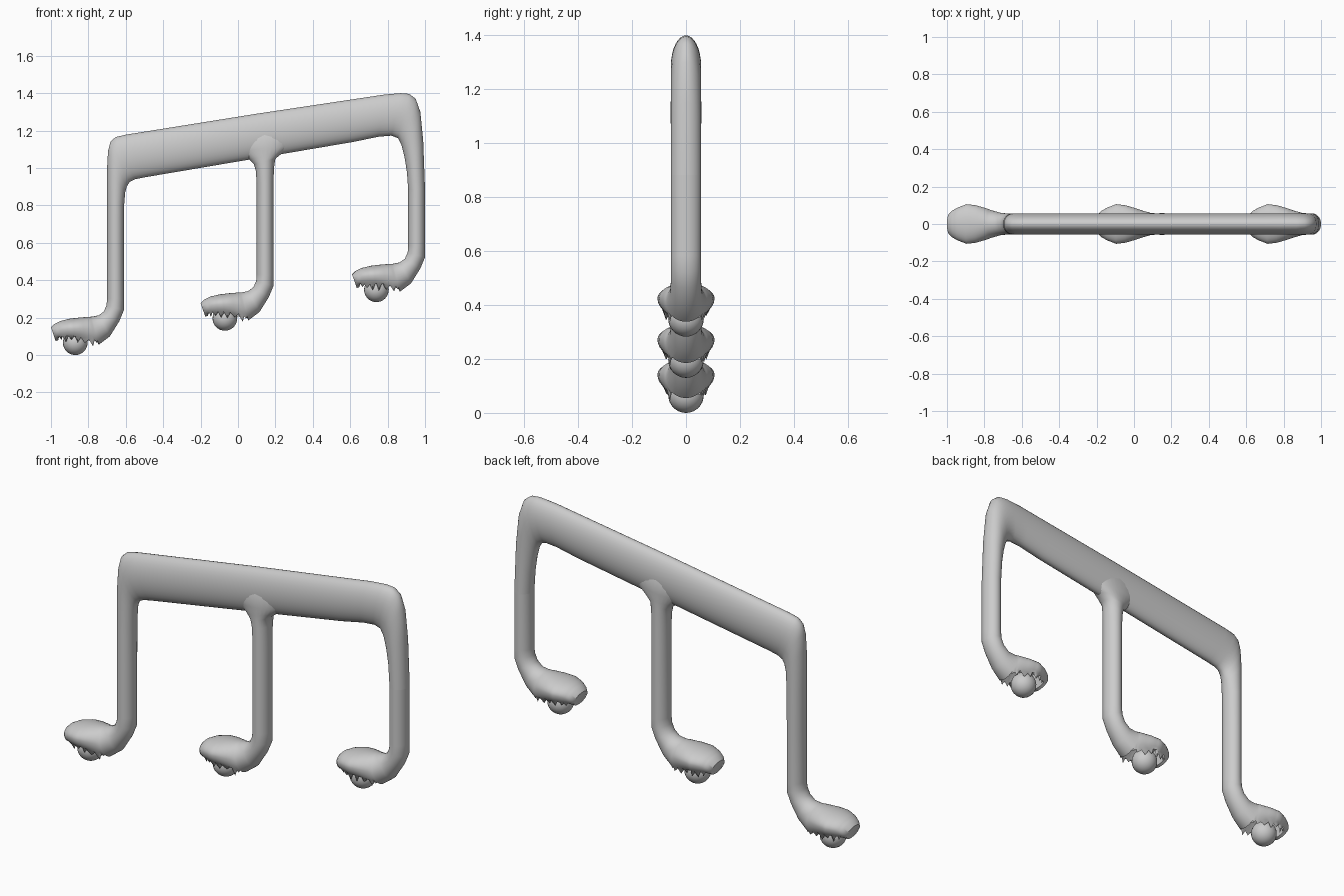
import bpy, bmesh, math, random
from mathutils import Vector

if "Cube" in bpy.data.objects:
    bpy.data.objects.remove(bpy.data.objects["Cube"])

random.seed(4)
N, RIM = 32, 12        # points per section, index of the hood rim
FEET = [("left", 0.0, 0.0), ("middle", 0.80, 0.13), ("right", 1.61, 0.283)]


def finish(bm, name, angle):
    bmesh.ops.recalc_face_normals(bm, faces=bm.faces)
    me = bpy.data.meshes.new(name)
    bm.to_mesh(me)
    bm.free()
    ob = bpy.data.objects.new(name, me)
    bpy.context.collection.objects.link(ob)
    bpy.ops.object.select_all(action='DESELECT')
    ob.select_set(True)
    bpy.context.view_layer.objects.active = ob
    bpy.ops.object.shade_smooth_by_angle(angle=math.radians(angle))
    return ob


def section(ax, az, bx, bz, w, k, jag):
    """Ellipse from point a to point b, half width w; k opens a hollow on side b."""
    a, b = Vector((ax, 0, az)), Vector((bx, 0, bz))
    c, d = (a + b) / 2, (a - b) / 2
    pts = []
    for i in range(N):
        t = 2 * math.pi * i / N
        u, v = math.cos(t), math.sin(t)
        j = min(i, N - i)
        hollow = u
        if u < 0:
            hollow = u / 0.7071
        if j > RIM:
            hollow = -1 + 1.6 * math.sqrt(max(0, 1 - (v / 0.7071) ** 2))
        u += (hollow - u) * k
        p = c + d * u + Vector((0, v * w, 0))
        if j == RIM:
            p.z += k * jag[i > N / 2]
        pts.append(p)
    return pts


def loft(name, rows, angle=60, hood_steps=3):
    bm = bmesh.new()
    rings, count = [], 0
    for r0, r1 in zip(rows, rows[1:] + [rows[-1]]):
        steps = hood_steps if r0[5] + r1[5] > 0 else 1
        for s in range(steps):
            f = s / steps
            row = [p + (q - p) * f for p, q in zip(r0, r1)]
            count += 1
            base = -0.018 if count % 2 else 0.012
            jag = [base + random.uniform(-0.01, 0.01) for _ in range(2)]
            rings.append([bm.verts.new(p) for p in section(*row, jag)])
    for r, q in zip(rings, rings[1:]):
        for i in range(N):
            n = (i + 1) % N
            bm.faces.new((r[i], r[n], q[n], q[i]))
    bm.faces.new(rings[0])
    bm.faces.new(rings[-1])
    return finish(bm, name, angle)


# Frame: two outer stems and the sloping beam (outer point, inner point)
W = 0.056
frame = [(-.70, .60, -.61, .60), (-.70, .80, -.609, .80), (-.70, 1.0, -.603, .87),
         (-.695, 1.09, -.595, .90), (-.682, 1.14, -.58, .925), (-.655, 1.165, -.55, .94),
         (-.60, 1.178, -.50, .95), (.10, 1.29, .12, 1.055), (.60, 1.365, .62, 1.14),
         (.78, 1.392, .75, 1.167), (.87, 1.40, .82, 1.173), (.915, 1.396, .855, 1.16),
         (.95, 1.37, .875, 1.12), (.975, 1.30, .89, 1.06), (.99, 1.15, .903, .98),
         (1.0, .883, .91, .883)]
loft("beam_and_outer_stems", [(*r, W, 0) for r in frame])

# Middle stem, flaring into the beam
stem = [(.10, .73, .19, .73, W), (.10, .92, .19, .92, W), (.095, .985, .192, 1.0, W),
        (.085, 1.02, .20, 1.05, W), (.06, 1.045, .235, 1.078, W),
        (.01, 1.09, .29, 1.12, .058), (-.06, 1.15, .34, 1.20, .056), (.0, 1.20, .28, 1.24, .03)]
loft("middle_stem", [(*r, 0) for r in stem])

# Feet: stem bottom bending into a ragged hollow hood, with a ball underneath
foot = [(-.70, .60, -.61, .60, W, 0), (-.70, .30, -.61, .30, W, 0),
        (-.703, .265, -.61, .24, W, 0), (-.718, .232, -.635, .18, W, 0),
        (-.745, .212, -.685, .10, .06, 0), (-.78, .205, -.745, .055, .074, 0),
        (-.80, .204, -.775, .072, .083, 1), (-.85, .20, -.84, .085, .10, 1),
        (-.90, .194, -.89, .09, .106, 1), (-.95, .182, -.935, .09, .088, 1),
        (-.982, .166, -.96, .08, .072, 0), (-1.0, .148, -.975, .075, .055, 0)]
for side, dx, dz in FEET:
    rows = [(a + dx, b + dz, c + dx, d + dz, w, k) for a, b, c, d, w, k in foot]
    loft(side + "_hood_foot", rows, 50)
    bm = bmesh.new()
    bmesh.ops.create_uvsphere(bm, u_segments=24, v_segments=16, radius=.066)
    bmesh.ops.translate(bm, verts=bm.verts, vec=(-.87 + dx, 0, .066 + dz))
    finish(bm, side + "_ball", 60)
